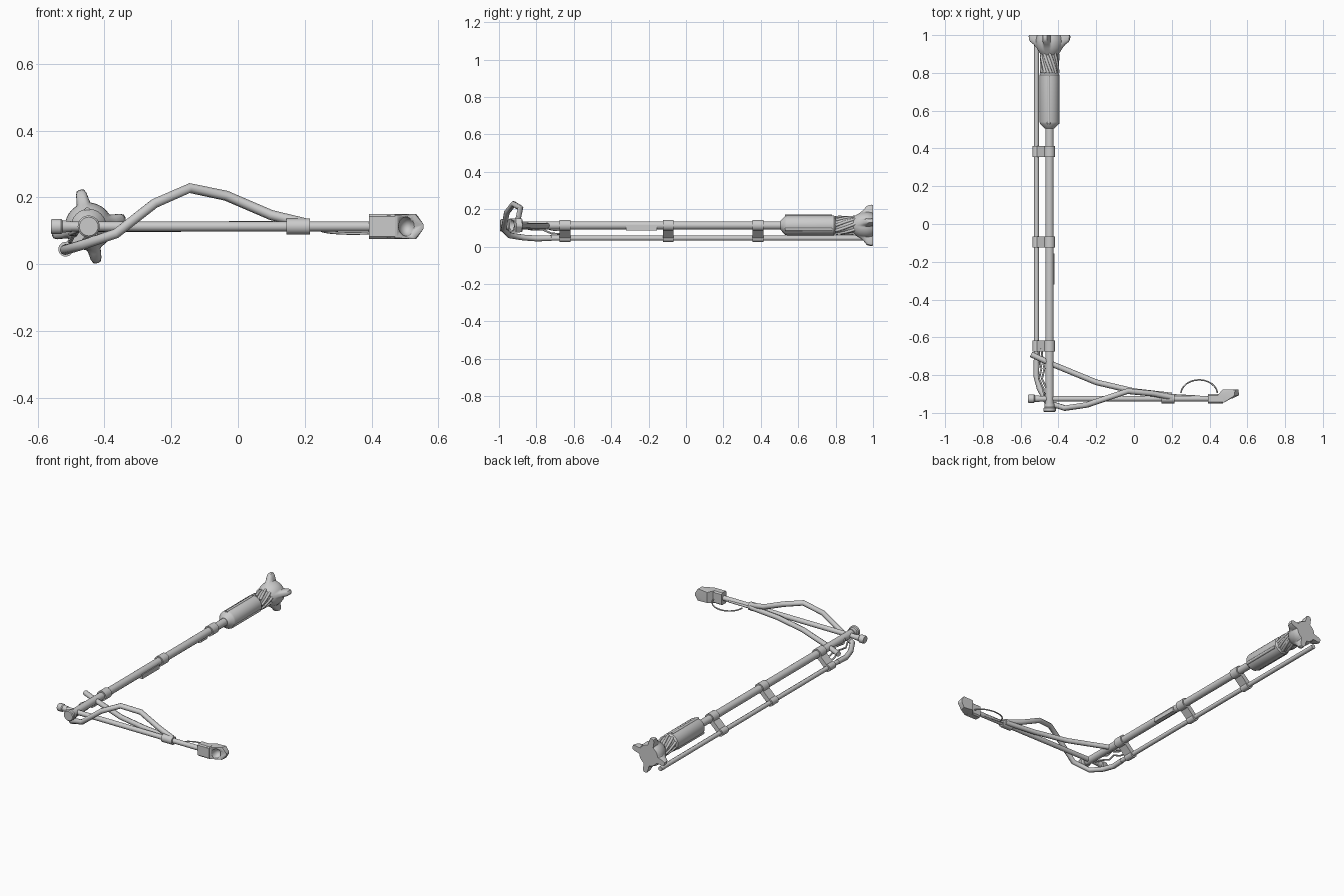
import bpy, bmesh
from math import sin, cos, pi, radians, exp
from mathutils import Vector

if "Cube" in bpy.data.objects:
    bpy.data.objects.remove(bpy.data.objects["Cube"])

PX, PZ = -0.447, 0.113     # main pole axis (runs along y)
AY, AZ = -0.925, 0.113     # side arm axis (runs along x)


def finish(bm, name, angle=35):
    bmesh.ops.recalc_face_normals(bm, faces=bm.faces)
    me = bpy.data.meshes.new(name)
    bm.to_mesh(me)
    bm.free()
    ob = bpy.data.objects.new(name, me)
    bpy.context.collection.objects.link(ob)
    bpy.ops.object.select_all(action='DESELECT')
    bpy.context.view_layer.objects.active = ob
    ob.select_set(True)
    bpy.ops.object.shade_smooth_by_angle(angle=radians(angle))
    return ob


def loft(name, rings, place, n=24, shape=lambda r, a: r):
    """Skin rings (t, radius) around an axis; place(t, u, v) gives the point."""
    bm = bmesh.new()
    loops = []
    for t, r in rings:
        loop = []
        for i in range(n):
            a = 2 * pi * i / n
            q = shape(r, a)
            loop.append(bm.verts.new(place(t, q * cos(a), q * sin(a))))
        loops.append(loop)
    for a, b in zip(loops, loops[1:]):
        for i in range(n):
            j = (i + 1) % n
            bm.faces.new((a[i], a[j], b[j], b[i]))
    bm.faces.new(loops[0])
    bm.faces.new(loops[-1])
    return finish(bm, name)


def along_y(x, z):
    return lambda t, u, v: (x + u, t, z + v)


def along_x(y, z):
    return lambda t, u, v: (t, y + u, z + v)


def tube(name, pts, r):
    cu = bpy.data.curves.new(name, 'CURVE')
    cu.dimensions = '3D'
    cu.bevel_depth = r
    cu.bevel_resolution = 2
    cu.use_fill_caps = True
    sp = cu.splines.new('POLY')
    sp.points.add(len(pts) - 1)
    for p, c in zip(sp.points, pts):
        p.co = (*c, 1)
    ob = bpy.data.objects.new(name, cu)
    bpy.context.collection.objects.link(ob)
    bpy.ops.object.select_all(action='DESELECT')
    bpy.context.view_layer.objects.active = ob
    ob.select_set(True)
    bpy.ops.object.convert(target='MESH')
    bpy.ops.object.shade_smooth_by_angle(angle=radians(50))
    return ob


def hull(name, pts):
    bm = bmesh.new()
    for p in pts:
        bm.verts.new(p)
    bmesh.ops.convex_hull(bm, input=bm.verts)
    return finish(bm, name, 20)


def box(name, lo, hi):
    return hull(name, [(x, y, z) for x in (lo[0], hi[0]) for y in (lo[1], hi[1]) for z in (lo[2], hi[2])])


# Main pole with end cap and motor housing
pole = along_y(PX, PZ)
loft("main_pole", [(-0.98, 0.022), (0.55, 0.022)], pole)
loft("pole_end_cap", [(-0.995, 0.028), (-0.99, 0.033), (-0.975, 0.033), (-0.97, 0.027), (-0.95, 0.026)], pole)
loft("motor_housing", [(0.505, 0.024), (0.53, 0.05), (0.54, 0.053), (0.75, 0.053),
                       (0.79, 0.053), (0.8, 0.044), (0.92, 0.044)], pole)
for i in range(3):
    a = radians(-25 + 120 * i)
    tube(f"housing_rib_{i}", [(PX + 0.049 * cos(a), y, PZ + 0.049 * sin(a)) for y in (0.53, 0.78)], 0.009)

# Swirled cooling fins between housing and head
for i in range(9):
    pts = []
    for k in range(5):
        a = 2 * pi * i / 9 + 0.22 * k
        pts.append((PX + 0.044 * cos(a), 0.8 + 0.026 * k, PZ + 0.044 * sin(a)))
    tube(f"swirl_fin_{i}", pts, 0.008)


# Flared head with four prongs
def prongs(rp, a):
    r, amp = rp
    d = (a - radians(13) + pi / 4) % (pi / 2) - pi / 4
    return r + amp * exp(-(abs(d) / 0.22) ** 4)


loft("pronged_head", [(0.895, (0.044, 0)), (0.91, (0.056, 0)), (0.93, (0.066, 0.002)),
                      (0.95, (0.07, 0.015)), (0.965, (0.071, 0.034)), (0.975, (0.07, 0.04)),
                      (0.993, (0.066, 0.047)), (1.0, (0.062, 0.048))], pole, 96, prongs)

# Clamps joining pole and lower pipe
TX, TZ = -0.516, 0.045
d = Vector((TX - PX, 0, TZ - PZ)).normalized()
side = Vector((d.z, 0, -d.x)) * 0.014
for i, y in enumerate((-0.647, -0.095, 0.385)):
    ends = [(y - 0.029, 0.028), (y + 0.029, 0.028)]
    loft(f"pole_clamp_ring_{i}", [(t, r + 0.002) for t, r in ends], pole)
    loft(f"pipe_clamp_ring_{i}", [(t, r - 0.006) for t, r in ends], along_y(TX, TZ))
    hull(f"clamp_web_{i}", [Vector((x, y + s * 0.029, z)) + side * q
                            for x, z in ((PX, PZ), (TX, TZ)) for s in (-1, 1) for q in (-1, 1)])

# Grip strip on the pole
box("grip_strip", (-0.447, -0.32, 0.087), (-0.42, -0.155, 0.114))

# Lower pipe, then the hose swinging over the arm
tube("lower_pipe", [(TX, 0.985, TZ), (TX, -0.78, TZ)], 0.0135)
tube("supply_hose", [(TX, -0.72, TZ), (-0.518, -0.8, 0.043), (-0.5, -0.87, 0.048), (-0.46, -0.945, 0.06),
                     (-0.365, -0.975, 0.092), (-0.25, -0.958, 0.182), (-0.145, -0.922, 0.228),
                     (-0.035, -0.885, 0.205), (0.1, -0.898, 0.147), (0.2, -0.918, 0.123)], 0.0155)

# Side arm with end cap, collar and diagonal brace
arm = along_x(AY, AZ)
loft("side_arm", [(-0.54, 0.0145), (0.42, 0.0145)], arm)
loft("arm_end_cap", [(-0.56, 0.02), (-0.555, 0.023), (-0.53, 0.023), (-0.525, 0.018), (-0.5, 0.016)], arm)
loft("arm_collar", [(0.145, 0.024), (0.215, 0.024)], arm)
tube("diagonal_brace", [(-0.545, -0.69, 0.112), (-0.45, -0.735, 0.112), (-0.2, -0.838, 0.112),
                        (0.0, -0.885, 0.114), (0.2, -0.908, 0.114)], 0.015)
tube("brace_tip", [(0.18, -0.906, 0.112), (0.35, -0.915, 0.108)], 0.007)

# Arm head: chamfered sleeve and scooped hexagonal nose
hull("head_sleeve", [(x, y, AZ + s * h) for x in (0.392, 0.47)
                     for y, h in ((-0.949, 0.03), (-0.942, 0.037), (-0.908, 0.037), (-0.9, 0.03))
                     for s in (-1, 1)])
nose = hull("head_nose", [(x, y, AZ + s * h) for s in (-1, 1) for x, y, h in (
    (0.445, -0.948, 0.032), (0.445, -0.905, 0.037), (0.475, -0.945, 0.034), (0.47, -0.875, 0.032),
    (0.53, -0.91, 0.038), (0.535, -0.878, 0.036), (0.556, -0.907, 0.006), (0.553, -0.875, 0.006))])
bm = bmesh.new()
bmesh.ops.create_uvsphere(bm, u_segments=16, v_segments=10, radius=1)
for v in bm.verts:
    v.co = Vector((0.505 + v.co.x * 0.025, -0.936 + v.co.y * 0.04, AZ + v.co.z * 0.029))
cutter = finish(bm, "scoop_cutter")
cutter.hide_render = True
cutter.hide_set(True)
mod = nose.modifiers.new("scoop", 'BOOLEAN')
mod.operation = 'DIFFERENCE'
mod.solver = 'EXACT'
mod.object = cutter

# Thin cables at the arm head and the pole joint
tube("head_cable", [(0.345 - 0.085 * cos(pi * k / 12) + 0.002 * k - 0.012,
                     -0.895 + 0.07 * sin(pi * k / 12), 0.102 - 0.01 * sin(pi * k / 12))
                    for k in range(13)], 0.004)
for i, (dx, dz) in enumerate(((0, 0), (0.016, 0.02))):
    tube(f"joint_cable_{i}", [(-0.505 + dx, -0.66, 0.066 + dz), (-0.5 + dx, -0.72, 0.07 + dz),
                              (-0.49 + dx, -0.765, 0.09 + dz), (-0.503 + dx, -0.82, 0.09 + dz),
                              (-0.48 + dx, -0.87, 0.1 + dz), (-0.475 + dx, -0.93, 0.11)], 0.005)
